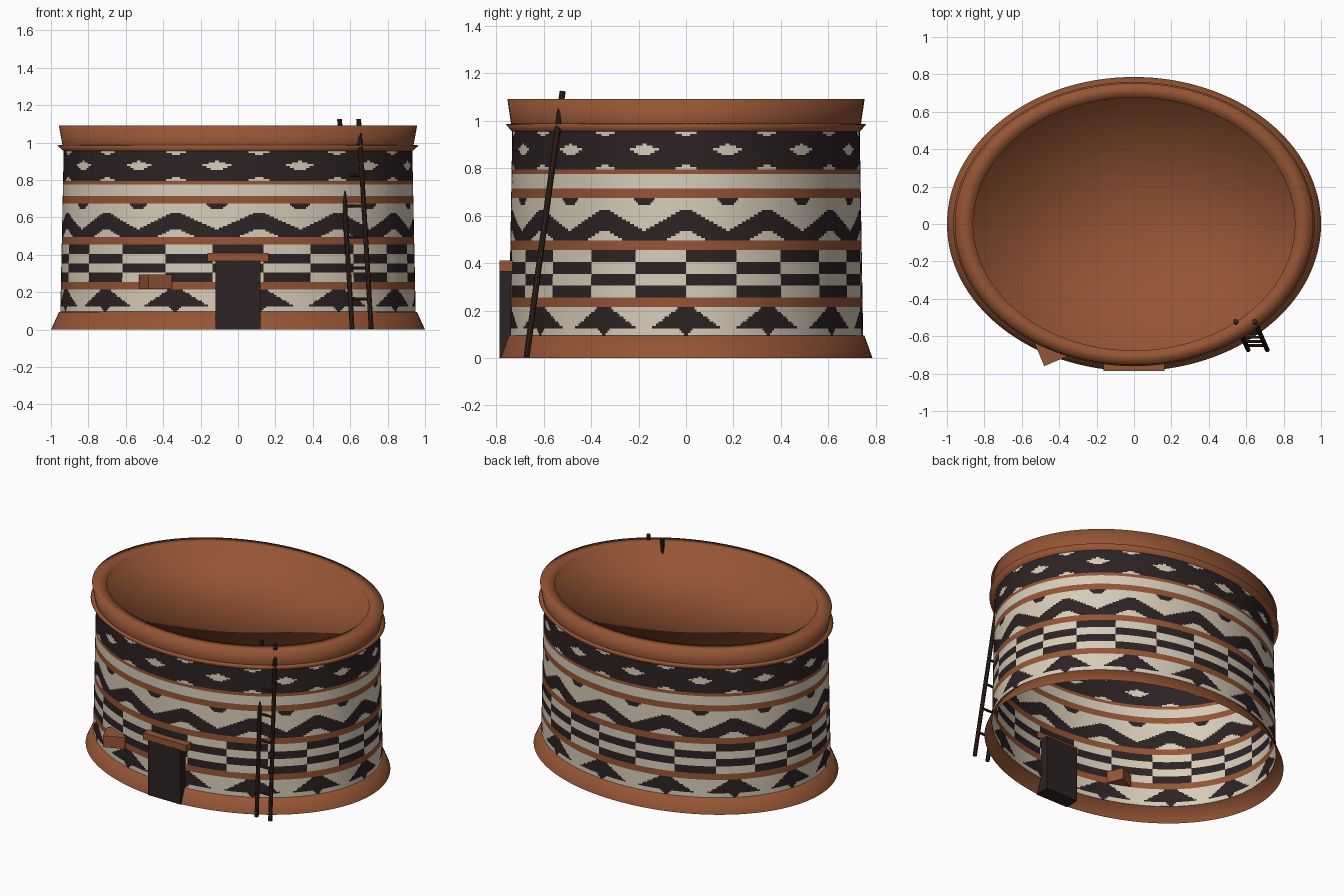
import bpy, bmesh, math
from mathutils import Vector, Matrix

if "Cube" in bpy.data.objects:
    bpy.data.objects.remove(bpy.data.objects["Cube"])

ASPECT = 0.786   # the plan is an ellipse: y radius / x radius
SEG = 520


def material(name, rgb):
    m = bpy.data.materials.new(name)
    m.diffuse_color = (*rgb, 1)
    m.use_nodes = True
    m.node_tree.nodes["Principled BSDF"].inputs["Base Color"].default_value = m.diffuse_color
    return m


CLAY = material("clay brown", (0.30, 0.09, 0.035))
CREAM = material("cream", (0.67, 0.60, 0.48))
BLACK = material("soft black", (0.025, 0.016, 0.017))
WOOD = material("dark wood", (0.037, 0.02, 0.013))


def finish(name, bm, mats, smooth=False):
    me = bpy.data.meshes.new(name)
    bm.to_mesh(me)
    bm.free()
    for m in mats:
        me.materials.append(m)
    for p in me.polygons:
        p.use_smooth = smooth
    ob = bpy.data.objects.new(name, me)
    bpy.context.collection.objects.link(ob)
    return ob


def lathe(name, profile, mats, seg, rule=None):
    """Sweep (radius, z) points round the ellipse; rule(u, z) picks the colour."""
    bm = bmesh.new()
    rings = []
    for r, z in profile:
        if r == 0:
            rings.append([bm.verts.new((0, 0, z))] * seg)
        else:
            rings.append([bm.verts.new((r * math.cos(math.tau * i / seg),
                                        r * ASPECT * math.sin(math.tau * i / seg), z))
                          for i in range(seg)])
    for k in range(len(rings) - 1):
        a, b = rings[k], rings[k + 1]
        zc = (profile[k][1] + profile[k + 1][1]) / 2
        for i in range(seg):
            j = (i + 1) % seg
            vs = [a[i], a[j], b[j]] if b[i] is b[j] else [a[i], a[j], b[j], b[i]]
            f = bm.faces.new(vs)
            if rule:
                f.material_index = rule((i + 0.5) / seg, zc)
    return finish(name, bm, mats, True)


def paint(u, z):
    """Painted bands: 0 clay, 1 cream, 2 black."""
    f = (13 * u) % 1.0
    peak = min(f, 1 - f)       # distance from a peak, 0 to 0.5
    mid = 0.5 - peak           # distance from a valley
    black = False
    if z < 0.095 or 0.215 < z < 0.255 or 0.455 < z < 0.495 \
            or 0.675 < z < 0.715 or 0.775 < z < 0.795:
        return 0
    if z < 0.215:              # tents with a small triangle under each
        if z > 0.125:
            black = peak < 0.07 + 0.35 * (0.215 - z) / 0.09
        else:
            black = peak < 0.08 * (z - 0.09) / 0.03
    elif z < 0.455:            # chequered bricks
        row = int((z - 0.255) / 0.05)
        black = (int(22 * u) + row) % 2 == 1
    elif z < 0.675:            # zigzag with hanging triangles
        top = 0.632 - 0.19 * max(peak, 0.04)
        black = top - 0.088 < z < top or (z > 0.64 and mid < 0.05 + 2.6 * (z - 0.645))
    elif z > 0.795:            # pale lozenges on black
        lozenge = mid / 0.19 + abs(z - 0.878) / 0.027 < 1
        sliver = peak / 0.16 + min(abs(z - 0.955), abs(z - 0.795)) / 0.022 < 1
        black = not (lozenge or sliver)
    return 2 if black else 1


# Painted wall, open underneath
wall = [(0.95 - 0.018 * k / 86, 0.095 + 0.01 * k) for k in range(87)]
lathe("painted_wall", wall, [CLAY, CREAM, BLACK], SEG, paint)

# Flared foot
lathe("flared_foot", [(1.0, 0), (0.957, 0.095), (0.949, 0.096)], [CLAY], 128)

# Ledge under the parapet
lathe("ledge", [(0.93, 0.953), (0.967, 0.985), (0.938, 0.988)], [CLAY], 128)

# Parapet, lip and sunken roof
lathe("parapet_and_roof", [(0.938, 0.985), (0.958, 1.092), (0.86, 1.092),
                           (0.86, 1.022), (0, 1.022)], [CLAY], 128)


def box(name, centre, size, mat, turn=0):
    bm = bmesh.new()
    bmesh.ops.create_cube(bm, size=1, matrix=Matrix.Translation(centre)
                          @ Matrix.Rotation(math.radians(turn), 4, 'Z')
                          @ Matrix.Diagonal((*size, 1)))
    return finish(name, bm, [mat])


# Doorway, lintel and small wall block
box("doorway", (0, -0.737, 0.185), (0.243, 0.1, 0.37), BLACK)
box("lintel", (0, -0.757, 0.388), (0.325, 0.058, 0.046), CLAY)
box("wall_block", (-0.4415, -0.673, 0.257), (0.138, 0.13, 0.077), CLAY, 23)


def rod(name, a, b, radius, sides=10):
    a, b = Vector(a), Vector(b)
    d = b - a
    bm = bmesh.new()
    bmesh.ops.create_cone(bm, cap_ends=True, segments=sides, radius1=radius,
                          radius2=radius, depth=d.length,
                          matrix=Matrix.Translation((a + b) / 2)
                          @ d.to_track_quat('Z', 'Y').to_matrix().to_4x4())
    return finish(name, bm, [WOOD])


# Leaning ladder
foot, head = Vector((0.61, -0.672, 0.005)), Vector((0.543, -0.52, 1.125))
step = Vector((0.102, 0, 0))
rod("ladder_rail_left", foot, head, 0.013)
rod("ladder_rail_right", foot + step, head + step, 0.013)
for k in range(6):
    p = foot.lerp(head, (0.16 + 0.165 * k) / 1.12)
    rod(f"ladder_rung_{k + 1}", p, p + step, 0.008, 8)
